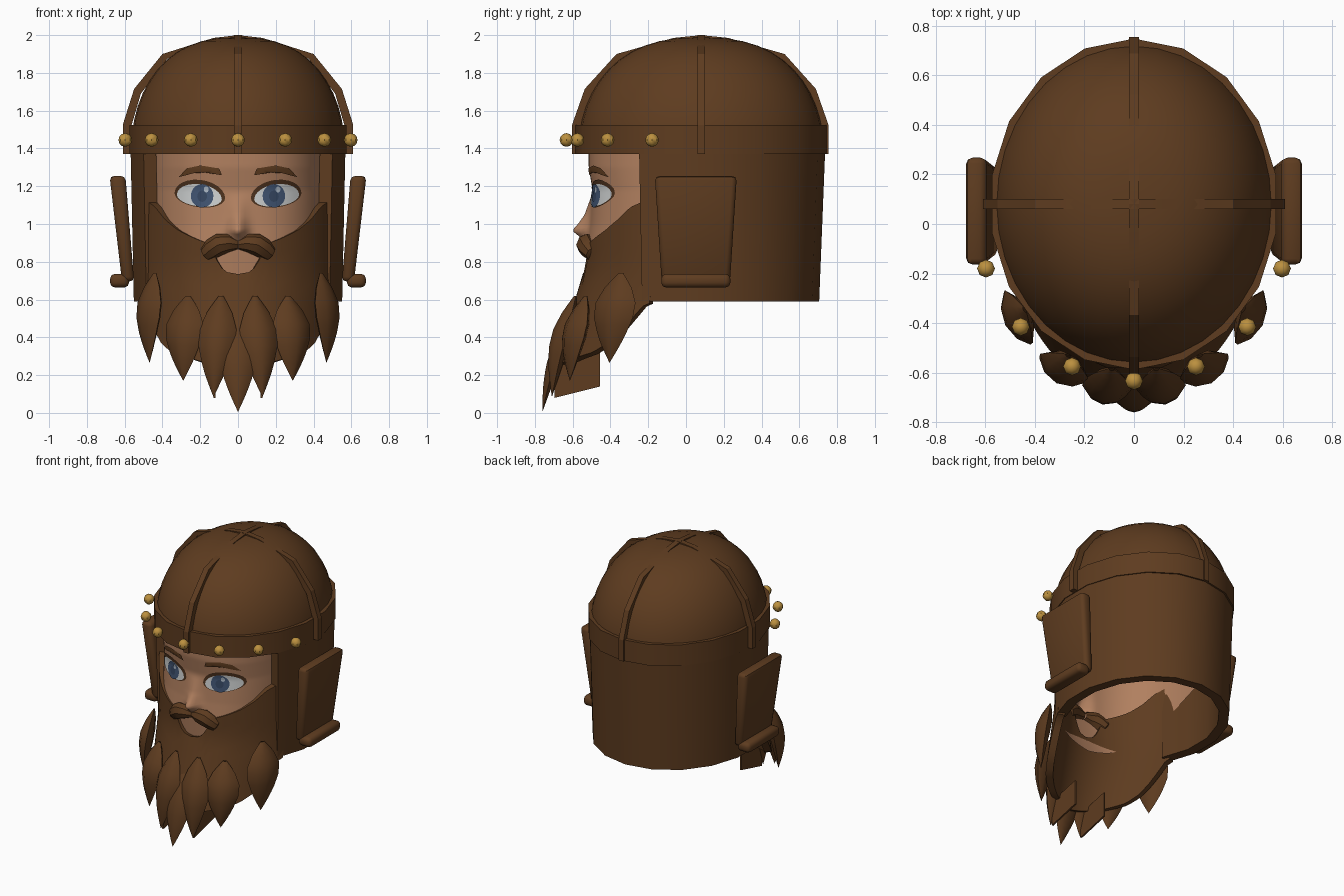
import bpy, bmesh, math
from math import sin, cos, radians, pi, exp
from mathutils import Vector

if "Cube" in bpy.data.objects:
    bpy.data.objects.remove(bpy.data.objects["Cube"])

CY = 0.08  # centre of the helmet in y


def material(name, rgb):
    m = bpy.data.materials.new(name)
    m.use_nodes = True
    m.diffuse_color = (*rgb, 1)
    m.node_tree.nodes["Principled BSDF"].inputs["Base Color"].default_value = (*rgb, 1)
    return m


BROWN = material("leather brown", (0.112, 0.045, 0.014))
DARK = material("lash brown", (0.07, 0.03, 0.012))
SKIN = material("skin", (0.44, 0.215, 0.115))
GOLD = material("gold", (0.5, 0.28, 0.05))
WHITE = material("eye white", (0.6, 0.62, 0.62))
BLUE = material("iris blue", (0.053, 0.09, 0.17))
PUPIL = material("pupil blue", (0.036, 0.062, 0.12))
GLINT = material("eye glint", (0.4, 0.47, 0.55))


def interp(t, pts):
    """Piecewise linear lookup in rising (t, value) pairs."""
    if t <= pts[0][0]:
        return pts[0][1]
    for (a, va), (b, vb) in zip(pts, pts[1:]):
        if t <= b:
            return va + (vb - va) * (t - a) / (b - a)
    return pts[-1][1]


def finish(name, bm, mat, thick=0, bevel=0, mirror=False, solid=False, angle=35):
    bmesh.ops.remove_doubles(bm, verts=bm.verts, dist=0.0005)
    if solid:
        bmesh.ops.recalc_face_normals(bm, faces=bm.faces)
    me = bpy.data.meshes.new(name)
    bm.to_mesh(me)
    bm.free()
    me.materials.append(mat)
    ob = bpy.data.objects.new(name, me)
    bpy.context.collection.objects.link(ob)
    bpy.ops.object.select_all(action='DESELECT')
    ob.select_set(True)
    bpy.context.view_layer.objects.active = ob
    if thick:
        m = ob.modifiers.new("thickness", 'SOLIDIFY')
        m.thickness, m.offset = thick, -1
    if bevel:
        m = ob.modifiers.new("bevel", 'BEVEL')
        m.width, m.segments = bevel, 2
    if mirror:
        m = ob.modifiers.new("mirror", 'MIRROR')
        m.use_mirror_merge = False
    for m in list(ob.modifiers):
        bpy.ops.object.modifier_apply(modifier=m.name)
    bpy.ops.object.shade_smooth_by_angle(angle=radians(angle))


def surface(name, f, nu, nv, mat, **kw):
    """Grid of f(u, v) over the unit square."""
    bm = bmesh.new()
    g = [[bm.verts.new(f(i / nu, j / nv)) for j in range(nv + 1)] for i in range(nu + 1)]
    for i in range(nu):
        for j in range(nv):
            bm.faces.new((g[i][j], g[i + 1][j], g[i + 1][j + 1], g[i][j + 1]))
    finish(name, bm, mat, **kw)


def around(deg, rx, ry, z):
    """Point on an ellipse; 0 degrees is the front, rising toward +x."""
    a = radians(deg)
    return Vector((rx * sin(a), CY - ry * cos(a), z))


# Helmet: dome, brow band and open-fronted lower wall
def dome(u, v):
    r = max(cos(v * pi / 2), 0) ** 0.8
    return around(360 * u, 0.565 * r, 0.65 * r, 1.4 + 0.588 * sin(v * pi / 2))


surface("helmet_dome", dome, 36, 12, BROWN)
surface("helmet_band", lambda u, v: around(360 * u, 0.582, 0.668, 1.37 + 0.155 * v),
        18, 1, BROWN, thick=0.05)
surface("helmet_wall", lambda u, v: around(60 + 240 * u, 0.56 + 0.018 * v, 0.625 + 0.033 * v, 0.59 + 0.83 * v),
        12, 1, BROWN, thick=0.07)

# Four raised ribs over the dome
RIB = [(0.61, 1.37), (0.61, 1.525), (0.55, 1.715), (0.4, 1.9), (0.13, 1.985), (0, 2.0)]
for name, deg, size in (("front", 0, 1.12), ("left", 90, 1), ("back", 180, 1.105), ("right", 270, 1)):
    bm = bmesh.new()
    out, side = around(deg, 1, 1, 0) - Vector((0, CY, 0)), around(deg + 90, 0.02, 0.02, 0) - Vector((0, CY, 0))
    rows = []
    for r, z in RIB:
        pts = []
        for k, drop in ((1, 0), (0.935, 0.025)):
            p = out * r * size * k + Vector((0, CY, z - (drop if z > 1.4 else 0)))
            pts += [p + side, p - side]
        rows.append([bm.verts.new(pts[i]) for i in (0, 1, 3, 2)])
    for a, b in zip(rows, rows[1:]):
        for i in range(4):
            bm.faces.new((a[i], a[(i + 1) % 4], b[(i + 1) % 4], b[i]))
    bm.faces.new(rows[0])
    finish(name + "_rib", bm, BROWN, solid=True, angle=15)

# Gold studs on the band
for n, (x, y) in enumerate([(0, -0.633), (0.25, -0.575), (0.457, -0.415), (0.597, -0.18)]):
    bm = bmesh.new()
    bmesh.ops.create_uvsphere(bm, u_segments=8, v_segments=6, radius=0.036)
    bmesh.ops.translate(bm, verts=bm.verts, vec=(x, y, 1.445))
    finish("band_stud_%d" % n, bm, GOLD, mirror=x > 0)


# Ear flaps: tapered slabs with a roll at the foot
def slab(name, place, bevel):
    bm = bmesh.new()
    bmesh.ops.create_cube(bm, size=2)
    for v in bm.verts:
        v.co = place(*v.co)
    finish(name, bm, BROWN, bevel=bevel, mirror=True, solid=True, angle=50)


slab("ear_flaps", lambda x, y, z: (0.61 + 0.028 * z + x * (0.037 + 0.005 * z),
                                   0.052 + y * (0.199 + 0.018 * z), 0.975 + 0.28 * z), 0.025)
slab("ear_flap_rolls", lambda x, y, z: (0.627 + 0.05 * x, 0.052 + 0.183 * y, 0.7 + 0.036 * z), 0.025)


# Face mask with nose
def face_y(x, z):
    ry = interp(z, [(0.6, 0.55), (0.72, 0.59), (0.9, 0.605), (1.0, 0.59), (1.18, 0.575), (1.3, 0.595)])
    nose = interp(z, [(0.895, 0), (0.93, 0.45), (0.965, 1), (1.0, 0.7), (1.05, 0.35), (1.16, 0)])
    curve = max(0, 1 - abs(x / 0.47) ** 2.4) ** (1 / 2.4)
    return CY - ry * curve - 0.088 * nose * exp(-(x / 0.045) ** 2)


def face(u, v):
    s = 2 * u - 1
    a = 90 * abs(s) ** 1.3
    x = math.copysign(0.47 * sin(radians(a)) ** 0.83, s)
    low = interp(a, [(0, 0.6), (20, 0.65), (55, 0.82), (90, 1.02)])
    z = low + (1.44 - low) * v
    return x, face_y(x, z), z


surface("face", face, 60, 56, SKIN, angle=60)


# Eyes and brows: thin plates that follow the face
def decal(name, outline, lift, mat, mirror=True):
    cx = sum(p[0] for p in outline) / len(outline)
    cz = sum(p[1] for p in outline) / len(outline)

    def f(u, v):
        p = outline[round(u * len(outline)) % len(outline)]
        x, z = p[0] + (cx - p[0]) * v, p[1] + (cz - p[1]) * v
        return x, face_y(x, z) - lift, z
    surface(name, f, len(outline), 5, mat, mirror=mirror)


def ellipse(cx, cz, rx, rz):
    return [(cx + rx * cos(k * pi / 10), cz + rz * sin(k * pi / 10)) for k in range(20)]


def almond(cx, cz, w, up, down):
    pts = [(cos(k * pi / 12), sin(k * pi / 12)) for k in range(24)]
    return [(cx + w * c, cz + 0.1 * w * c + (up if s > 0 else down) * s) for c, s in pts]


decal("eye_lashes", almond(0.202, 1.15, 0.134, 0.084, 0.062), 0.006, DARK)
decal("eye_whites", almond(0.205, 1.143, 0.119, 0.068, 0.05), 0.010, WHITE)
decal("irises", ellipse(0.19, 1.149, 0.06, 0.062), 0.014, BLUE)
decal("pupils", ellipse(0.19, 1.147, 0.026, 0.03), 0.017, PUPIL)
for s, side in ((1, "left"), (-1, "right")):
    decal(side + "_eye_glint", ellipse(s * 0.19 + 0.022, 1.183, 0.013, 0.016), 0.02, GLINT, False)
BROW = [(0.085, 1.258), (0.17, 1.272), (0.25, 1.27), (0.315, 1.248), (0.27, 1.295), (0.2, 1.31), (0.1, 1.294)]
decal("eyebrows", BROW, 0.009, BROWN)


# Beard shell wrapping the jaw
def beard(u, v):
    deg = 132 * u - 66
    a = abs(deg)
    top = interp(a, [(0, 0.735), (6, 0.745), (10, 0.775), (13, 0.83), (15, 0.89), (25, 0.925), (35, 0.965), (45, 1.025), (53, 1.09), (66, 1.14)])
    low = interp(a, [(0, 0.24), (20, 0.27), (40, 0.32), (48, 0.37), (54, 0.44), (64, 0.58)])
    z = low + (top - low) * v
    p = around(deg, 0.548, 0.622, z)
    p.y -= 0.3 * cos(radians(deg)) * max(0, 0.75 - z)
    return p


surface("beard_shell", beard, 44, 8, BROWN, thick=0.05)

# Beard locks: leaf-shaped lofts with a front ridge
LEAF = [(0, 0.12), (0.15, 0.65), (0.33, 1), (0.5, 0.97), (0.7, 0.68), (0.87, 0.32), (1, 0.0)]
RING = [(0, 1), (0.6, 0.7), (1, 0), (0.5, -0.7), (-0.5, -0.7), (-1, 0), (-0.6, 0.7)]


def lock(name, root, tip, deg, width, depth):
    root, tip, a = Vector(root), Vector(tip), radians(deg)
    side, out = Vector((cos(a), sin(a), 0)), Vector((sin(a), -cos(a), 0))

    def f(u, v):
        cx, cd = RING[round(u * len(RING)) % len(RING)]
        w = interp(v, LEAF)
        mid = root.lerp(tip, v) + out * 0.02 * sin(pi * v)
        return mid + side * cx * w * width + out * cd * w * depth
    surface(name, f, len(RING), 12, BROWN, mirror=root.x > 0, solid=True, angle=55)


lock("beard_lock_middle", (0, -0.585, 0.53), (0, -0.76, 0.005), 0, 0.1, 0.045)
lock("beard_locks_inner", (0.09, -0.585, 0.62), (0.13, -0.71, 0.085), 10, 0.1, 0.06)
lock("beard_locks_outer", (0.265, -0.53, 0.62), (0.29, -0.615, 0.17), 27, 0.11, 0.06)
lock("beard_locks_side", (0.44, -0.345, 0.74), (0.468, -0.405, 0.265), 62, 0.12, 0.055)
slab("beard_fins", lambda x, y, z: (0.125 + 0.006 * x, -0.575 + 0.12 * y,
                                    0.2 + 0.09 * z + 0.03 * y), 0)

# Moustache: two drooping lobes
PATH = [(0.0, -0.52, 0.89), (0.05, -0.53, 0.898), (0.095, -0.525, 0.893), (0.135, -0.51, 0.87), (0.168, -0.49, 0.843), (0.18, -0.483, 0.835)]
SIZE = [0.025, 0.048, 0.058, 0.055, 0.043, 0.0]


def lobe(u, v):
    k = round(v * 5)
    p, q = Vector(PATH[max(k - 1, 0)]), Vector(PATH[min(k + 1, 5)])
    along = (q - p).normalized()
    up = Vector((-along.z, 0, along.x)).normalized()
    return Vector(PATH[k]) + SIZE[k] * (up * cos(2 * pi * u) + along.cross(up) * sin(2 * pi * u))


surface("moustache", lobe, 8, 5, BROWN, mirror=True, solid=True, angle=40)
